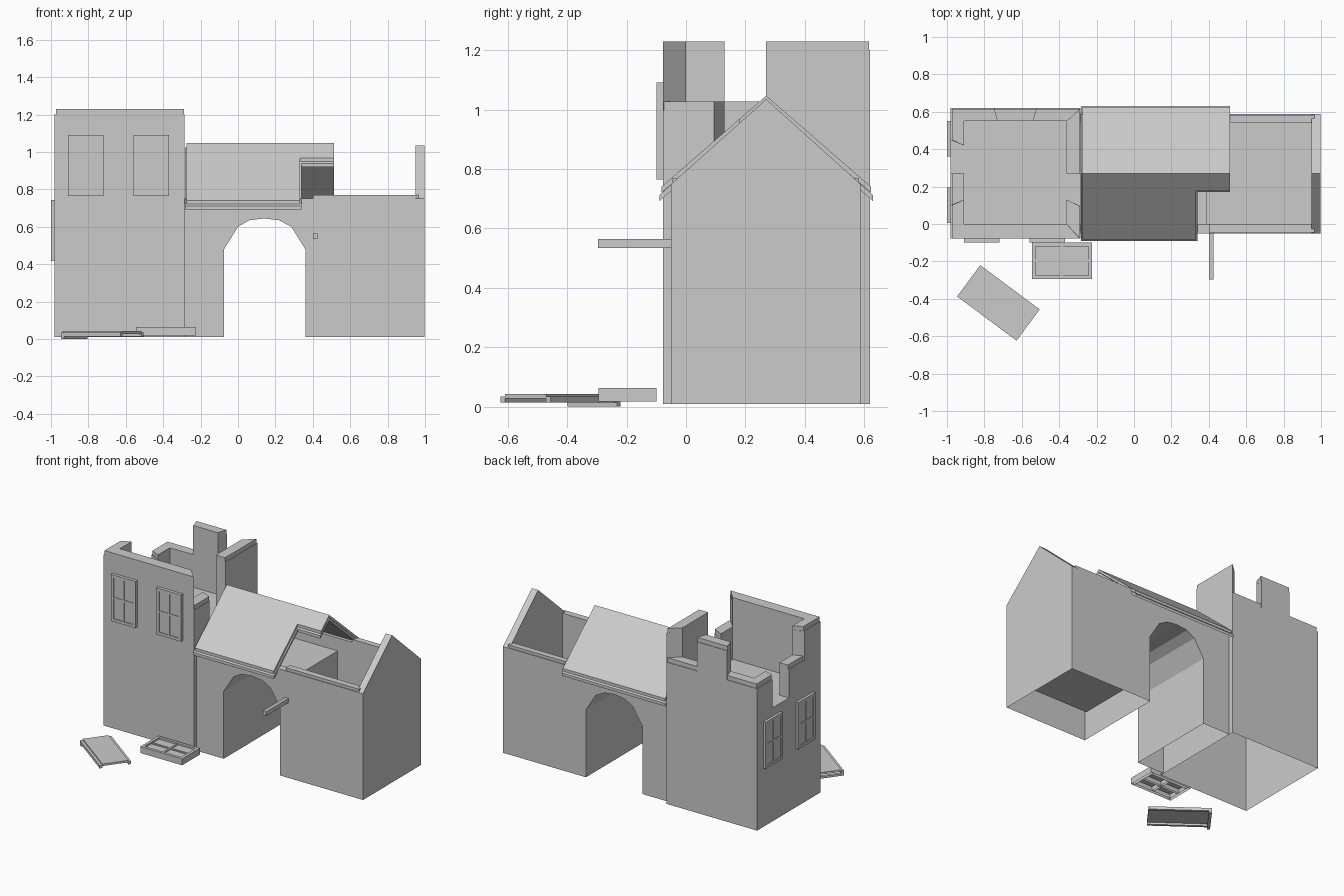
import bpy
import bmesh
from mathutils import Matrix, Vector

if "Cube" in bpy.data.objects:
    bpy.data.objects.remove(bpy.data.objects["Cube"])

stone = bpy.data.materials.new("plain_grey")
stone.use_nodes = True
GREY = (0.6, 0.6, 0.6, 1)
stone.diffuse_color = GREY
stone.node_tree.nodes["Principled BSDF"].inputs["Base Color"].default_value = GREY

UP, DOWN = Vector((0, 0, 1)), Vector((0, 0, -1))


def finish(name, bm, matrix=None, open_sides=(), inward=False):
    """Make the object, leaving out faces that point along open_sides."""
    bmesh.ops.recalc_face_normals(bm, faces=bm.faces)
    bm.normal_update()
    gone = [f for f in bm.faces if any(f.normal.dot(d) > 0.999 for d in open_sides)]
    bmesh.ops.delete(bm, geom=gone, context="FACES")
    if inward:
        bmesh.ops.reverse_faces(bm, faces=bm.faces)
    mesh = bpy.data.meshes.new(name)
    bm.to_mesh(mesh)
    bm.free()
    mesh.materials.append(stone)
    obj = bpy.data.objects.new(name, mesh)
    bpy.context.collection.objects.link(obj)
    if matrix:
        obj.matrix_world = matrix


def add_prism(bm, points, push):
    face = bm.faces.new([bm.verts.new(p) for p in points])
    ext = bmesh.ops.extrude_face_region(bm, geom=[face], use_keep_orig=True)
    moved = [g for g in ext["geom"] if isinstance(g, bmesh.types.BMVert)]
    bmesh.ops.translate(bm, verts=moved, vec=Vector(push))


def prism(name, points, push, **options):
    bm = bmesh.new()
    add_prism(bm, points, push)
    finish(name, bm, **options)


def add_box(bm, x0, x1, y0, y1, z0, z1):
    add_prism(bm, [(x0, y0, z0), (x1, y0, z0), (x1, y1, z0), (x0, y1, z0)], (0, 0, z1 - z0))


def box(name, *size, **options):
    bm = bmesh.new()
    add_box(bm, *size)
    finish(name, bm, **options)


# Tower: lower storeys open underneath, then ruined wall stubs around a floor
BASE, FLOOR, HIGH, LOW = 0.01, 0.8, 1.23, 1.027
L, R, F, B = -0.982, -0.285, -0.078, 0.62
IL, IR, IF, IB = -0.91, -0.36, 0.0, 0.55
box("tower_body", L, R, F, B, BASE, FLOOR, open_sides=[DOWN])


def tower_wall(name, plan, top):
    step = 0.03
    prism(name, [(x, y, FLOOR) for x, y in plan], (0, 0, top - step - FLOOR))
    cap = [(min(max(x, L + 0.008), R - 0.004), min(y, B - 0.004), top - step) for x, y in plan]
    prism(name + "_cap", cap, (0, 0, step))


tower_wall("tower_front_wall", [(L, F), (R, F), (IR, IF), (IL, IF)], HIGH)
tower_wall("tower_left_high_wall", [(L, F), (IL, IF), (IL, 0.13), (L, 0.1)], HIGH)
tower_wall("tower_left_step", [(L, 0.1), (IL, 0.13), (IL, 0.27), (L, 0.27)], LOW)
tower_wall("tower_left_rear_wall", [(L, 0.45), (IL, 0.42), (IL, IB), (L, B)], LOW)
tower_wall("tower_back_low_wall_a", [(L, B), (IL, IB), (-0.73, IB), (-0.75, B)], LOW)
tower_wall("tower_back_merlon", [(-0.75, B), (-0.73, IB), (-0.54, IB), (-0.52, B)], HIGH)
tower_wall("tower_back_low_wall_b", [(-0.52, B), (-0.54, IB), (IR, IB), (R, B)], LOW)
tower_wall("tower_right_high_wall", [(R, B), (IR, IB), (IR, 0.27), (R, 0.27)], HIGH)
tower_wall("tower_right_low_wall", [(R, F), (IR, IF), (IR, 0.13), (R, 0.095)], LOW)

# Gatehouse: outer shell with the passage, lined inside by the loft and room
GF, GB, END, WALL = -0.05, 0.587, 0.998, 0.75
IN_F, IN_B, IN_END = 0, 0.54, 0.95
MID = 0.27
ARCH = [(-0.075, BASE), (-0.075, 0.48), (0, 0.6), (0.06, 0.635), (0.14, 0.645),
        (0.22, 0.635), (0.285, 0.6), (0.36, 0.48), (0.36, BASE)]
outline = [(R, BASE)] + ARCH + [(END, BASE), (END, WALL), (R, WALL)]
prism("gatehouse_shell", [(x, GF, z) for x, z in outline], (0, GB - GF, 0),
      open_sides=[UP, DOWN])
LOFT, ROOM = 0.66, 0.18
lining = [(R, LOFT), (0.39, LOFT), (0.39, ROOM), (IN_END, ROOM), (IN_END, WALL), (R, WALL)]
prism("room_lining", [(x, IN_F, z) for x, z in lining], (0, IN_B - IN_F, 0),
      open_sides=[UP], inward=True)
prism("gable", [(IN_END, GF, WALL), (IN_END, GB, WALL), (IN_END, MID, 1.035)],
      (END - IN_END, 0, 0), open_sides=[DOWN])
for side, y0, y1 in (("front", GF, IN_F), ("back", IN_B, GB)):
    box(side + "_wall_top", R, IN_END, y0, y1, WALL - 0.01, WALL)
box("front_wall_coping", 0.4, 0.965, GF + 0.005, IN_F, WALL, 0.77)
box("back_wall_coping", 0.5, 0.965, IN_B, GB - 0.005, WALL, 0.77)

# Roof: two thin layers per slope, with a broken front corner
RIDGE, PITCH = 1.047, 0.87


def roof(name, x0, x1, run0, run1, side, drop, thick):
    def at(run, extra):
        return (x0, MID + side * run, RIDGE - PITCH * run - drop - extra)
    prism(name, [at(run0, 0), at(run1, 0), at(run1, thick), at(run0, thick)], (x1 - x0, 0, 0))


for layer, drop, grow in (("tiles", 0, 0), ("underlay", 0.022, 0.008)):
    start = R + 0.01 - grow
    roof("roof_front_" + layer, start, 0.332 + grow, 0, 0.352 + grow, -1, drop, 0.02)
    roof("roof_front_remnant_" + layer, 0.332 + grow, 0.514, 0, 0.09 + grow, -1, drop, 0.02)
    roof("roof_back_" + layer, start, 0.514, 0, 0.352 + grow, 1, drop, 0.02)

box("sign_beam", 0.4, 0.425, -0.297, GF, 0.535, 0.565)


# Windows: hollow raised frame with shallow panes, built flat then turned into place
def window(name, matrix, w, h, deep, rail=0.02):
    bm = bmesh.new()
    x, y, b = w / 2, h / 2, rail / 3
    for s in (-1, 1):
        add_box(bm, *sorted((s * x, s * (x - rail))), -y, y, 0, deep)
        add_box(bm, -x + rail, x - rail, *sorted((s * y, s * (y - rail))), 0, deep)
    add_box(bm, -b, b, -y + rail, y - rail, 0, deep * 0.9)
    add_box(bm, -x + rail, x - rail, -b, b, 0, deep * 0.9)
    finish(name + "_frame", bm, matrix, open_sides=[DOWN])
    bm = bmesh.new()
    add_box(bm, -x + rail, x - rail, -y + rail, y - rail, deep * 0.65, deep * 0.75)
    finish(name + "_panes", bm, matrix)


def facing(place, right, up):
    u, v = Vector(right), Vector(up)
    turn = Matrix((u, v, u.cross(v))).transposed().to_4x4()
    return Matrix.Translation(place) @ turn


for i, x in enumerate((-0.815, -0.465)):
    window(f"front_window_{i + 1}", facing((x, F, 0.928), (1, 0, 0), (0, 0, 1)), 0.19, 0.325, 0.022)
for i, y in enumerate((0.1, 0.457)):
    window(f"left_window_{i + 1}", facing((L, y, 0.58), (0, -1, 0), (0, 0, 1)), 0.19, 0.325, 0.018)

# Fallen window and shutter on the ground
window("fallen_window", Matrix.Translation((-0.385, -0.197, 0.018)), 0.322, 0.196, 0.045)
lying = Matrix.Translation((-0.725, -0.422, 0.014)) @ Matrix.Rotation(-0.64, 4, "Z")
LONG, WIDE, RAIL = 0.198, 0.104, 0.018
bm = bmesh.new()
for s in (-1, 1):
    add_box(bm, -LONG, LONG, *sorted((s * WIDE, s * (WIDE - RAIL))), 0, 0.02)
add_box(bm, -LONG, LONG, -WIDE + RAIL, WIDE - RAIL, 0.014, 0.028)
add_box(bm, -LONG, -LONG + 0.02, -WIDE, WIDE, -0.014, 0)
finish("fallen_shutter", bm, lying)
